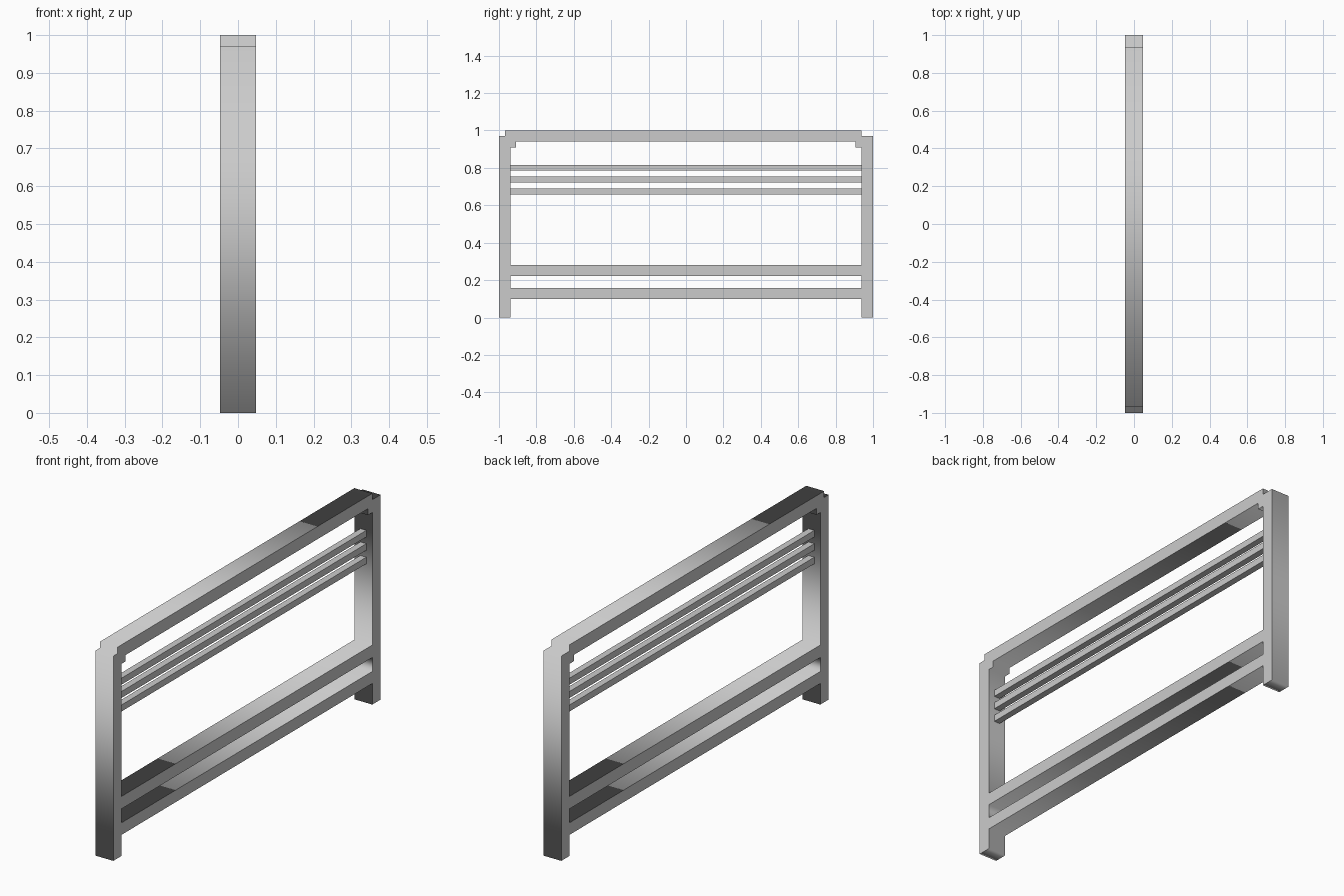
import bpy
from math import pi

if "Cube" in bpy.data.objects:
    bpy.data.objects.remove(bpy.data.objects["Cube"])

HALF_DEPTH = 0.047
INNER = 0.938

# Frame drawn in the side plane: stepped outline plus two openings
outline = [(-1, 0), (-INNER, 0), (-INNER, 0.10), (INNER, 0.10), (INNER, 0), (1, 0),
           (1, 0.97), (INNER, 0.97), (INNER, 1), (-0.967, 1), (-0.967, 0.97), (-1, 0.97)]
lower_gap = [(-INNER, 0.157), (INNER, 0.157), (INNER, 0.223), (-INNER, 0.223)]
main_opening = [(-INNER, 0.282), (INNER, 0.282), (INNER, 0.91), (0.905, 0.91),
                (0.905, 0.94), (-0.908, 0.94), (-0.908, 0.91), (-INNER, 0.91)]

curve = bpy.data.curves.new("frame_profile", 'CURVE')
curve.dimensions = '2D'
curve.fill_mode = 'BOTH'
curve.extrude = HALF_DEPTH
for loop in (outline, lower_gap, main_opening):
    spline = curve.splines.new('POLY')
    spline.points.add(len(loop) - 1)
    for point, (y, z) in zip(spline.points, loop):
        point.co = (y, z, 0, 1)
    spline.use_cyclic_u = True

frame = bpy.data.objects.new("rail_frame", curve)
frame.rotation_euler = (pi / 2, 0, pi / 2)
bpy.context.collection.objects.link(frame)
bpy.context.view_layer.objects.active = frame
frame.select_set(True)
bpy.ops.object.convert(target='MESH')

# Three thin slats between the posts
for i, z in enumerate((0.674, 0.738, 0.801)):
    bpy.ops.mesh.primitive_cube_add(size=1, location=(0, 0, z))
    slat = bpy.context.object
    slat.name = f"slat_{i + 1}"
    slat.scale = (0.031, 2 * INNER, 0.031)
